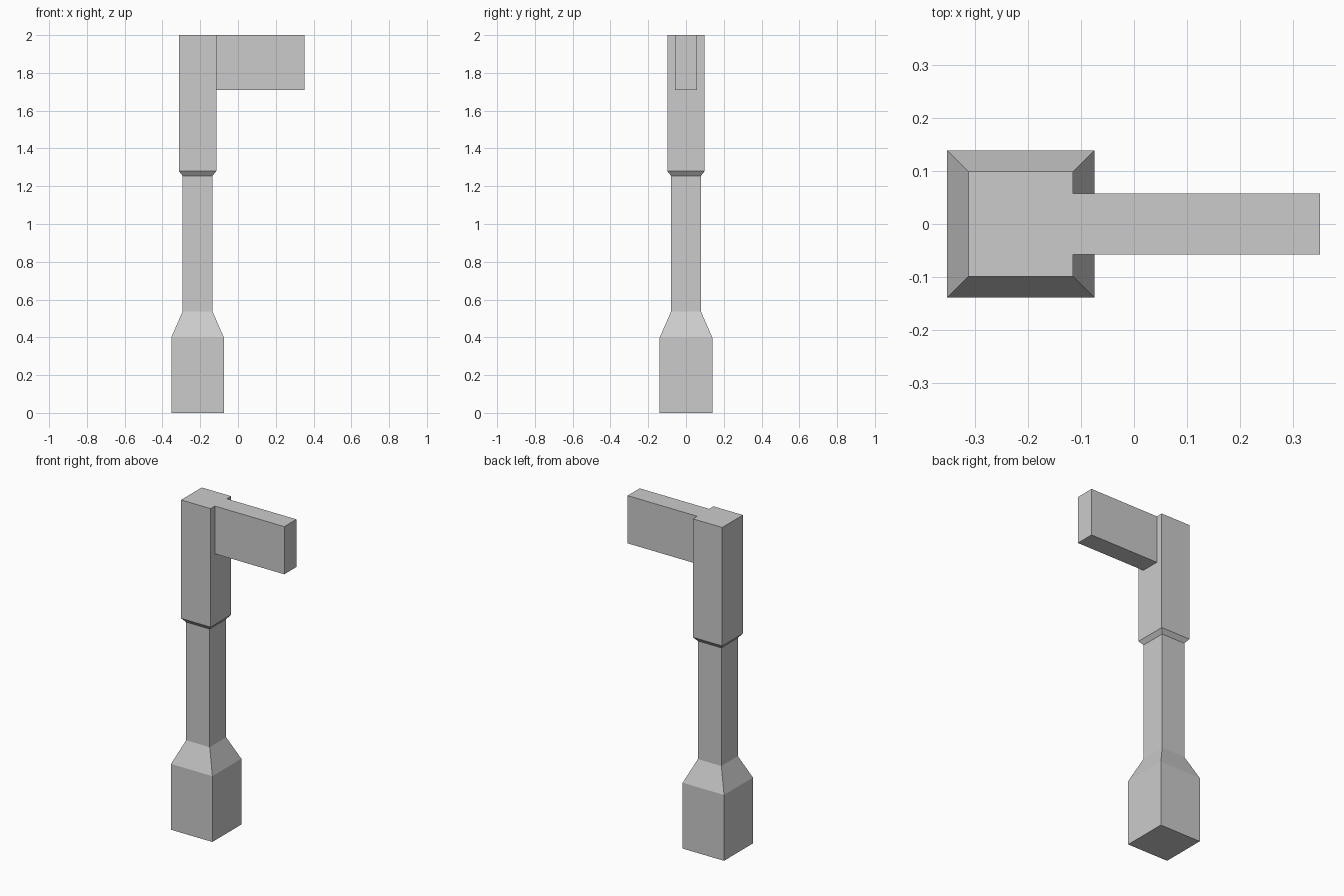
import bpy, bmesh

if "Cube" in bpy.data.objects:
    bpy.data.objects.remove(bpy.data.objects["Cube"])

POST_X = -0.214


def loft(name, rings):
    """Stack rectangular rings (cx, half_x, half_y, z) into a closed solid."""
    bm = bmesh.new()
    loops = [[bm.verts.new((cx + sx * hx, sy * hy, z))
              for sx, sy in ((-1, -1), (1, -1), (1, 1), (-1, 1))]
             for cx, hx, hy, z in rings]
    for low, high in zip(loops, loops[1:]):
        for i in range(4):
            j = (i + 1) % 4
            bm.faces.new((low[i], low[j], high[j], high[i]))
    bm.faces.new(loops[0][::-1])
    bm.faces.new(loops[-1])
    mesh = bpy.data.meshes.new(name)
    bm.to_mesh(mesh)
    bm.free()
    obj = bpy.data.objects.new(name, mesh)
    bpy.context.collection.objects.link(obj)
    return obj


# Square post: wide foot, taper, slim shaft, flared head
profile = [(0.139, 0.0), (0.139, 0.40), (0.079, 0.537),
           (0.079, 1.255), (0.099, 1.28), (0.099, 2.0)]
post = loft("lever_post", [(POST_X, h, h, z) for h, z in profile])

# Side arm, flush with the top of the head and sunk into it
x0, x1 = -0.17, 0.352
arm = loft("side_arm", [((x0 + x1) / 2, (x1 - x0) / 2, 0.058, z)
                        for z in (1.71, 2.0)])

# Fuse the arm to the post so no inner faces remain
mod = post.modifiers.new("join_arm", 'BOOLEAN')
mod.operation = 'UNION'
mod.solver = 'EXACT'
mod.object = arm
bpy.context.view_layer.objects.active = post
post.select_set(True)
bpy.ops.object.modifier_apply(modifier=mod.name)
bpy.data.objects.remove(arm)
